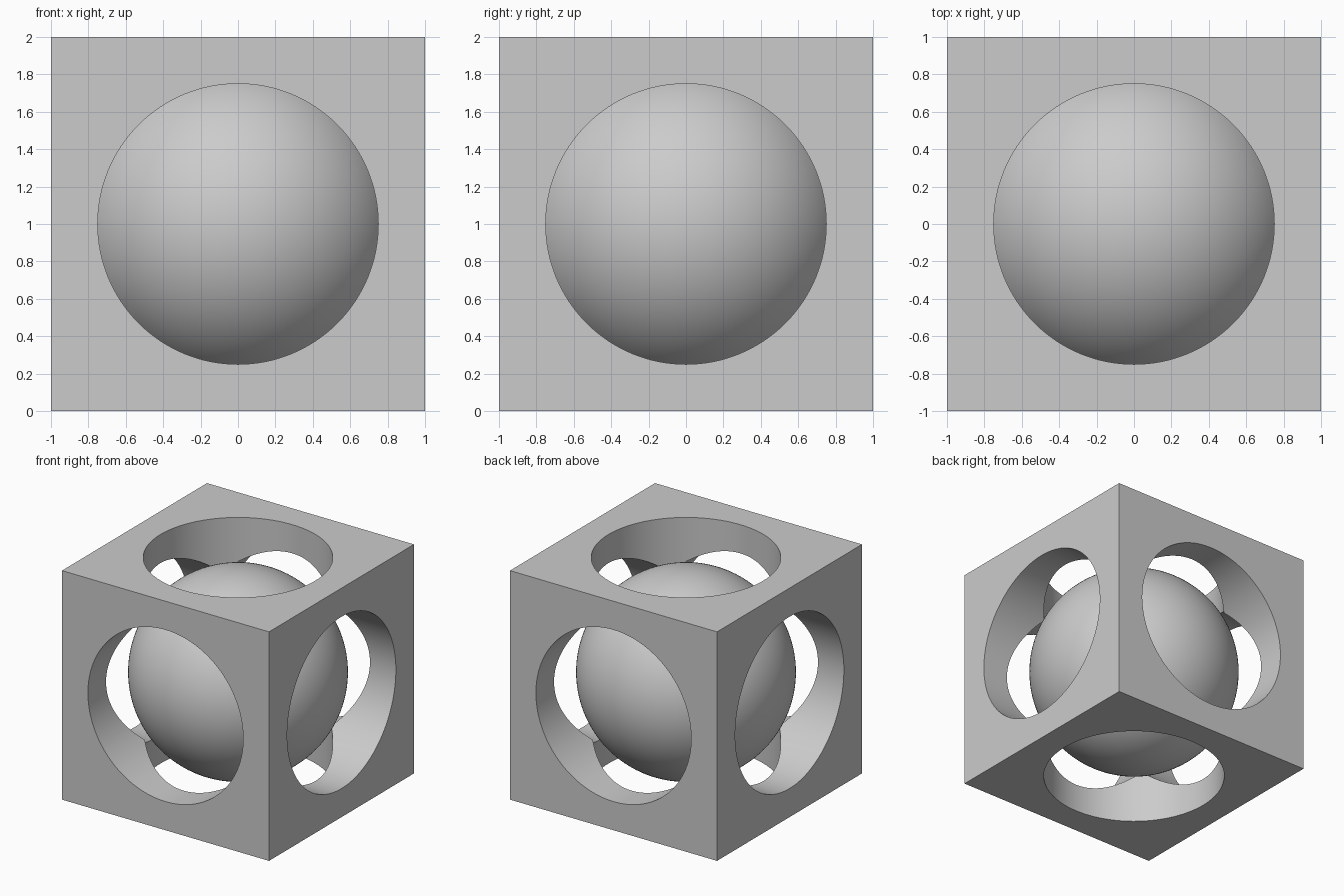
import bpy
from math import pi, radians

CENTRE = (0, 0, 1)
HOLE_RADIUS = 0.75
BALL_RADIUS = 0.87

default = bpy.data.objects.get("Cube")
if default:
    bpy.data.objects.remove(default, do_unlink=True)

# Single grey material
grey = bpy.data.materials.new("plain grey")
grey.use_nodes = True
colour = (0.6, 0.6, 0.6, 1)
grey.diffuse_color = colour
for node in grey.node_tree.nodes:
    if node.type == 'BSDF_PRINCIPLED':
        node.inputs["Base Color"].default_value = colour


def finish(obj, name):
    obj.name = name
    if not obj.data.materials:
        obj.data.materials.append(grey)
    return obj


def activate(obj):
    bpy.ops.object.select_all(action='DESELECT')
    obj.select_set(True)
    bpy.context.view_layer.objects.active = obj


def cut(target, cutter):
    """Subtract the cutter from the target, then discard it."""
    cutter.hide_render = True
    mod = target.modifiers.new("cut", 'BOOLEAN')
    mod.operation = 'DIFFERENCE'
    mod.solver = 'EXACT'
    mod.object = cutter
    activate(target)
    bpy.ops.object.modifier_apply(modifier=mod.name)
    bpy.data.objects.remove(cutter, do_unlink=True)


# Cube frame
bpy.ops.mesh.primitive_cube_add(size=2, location=CENTRE)
frame = finish(bpy.context.object, "cube_frame")

# Hollow the core first so the bores meet cleanly
bpy.ops.mesh.primitive_uv_sphere_add(segments=32, ring_count=16,
                                     radius=0.85, location=CENTRE)
cut(frame, finish(bpy.context.object, "core_cutter"))

# Round bores through all three axes
for rotation in ((0, 0, 0), (pi / 2, 0, 0), (0, pi / 2, 0)):
    bpy.ops.mesh.primitive_cylinder_add(vertices=128, radius=HOLE_RADIUS, depth=3,
                                        location=CENTRE, rotation=rotation)
    cut(frame, finish(bpy.context.object, "bore_cutter"))

activate(frame)
bpy.ops.object.shade_smooth_by_angle(angle=radians(30))

# Loose ball held inside the frame
bpy.ops.mesh.primitive_uv_sphere_add(segments=128, ring_count=64,
                                     radius=BALL_RADIUS, location=CENTRE)
ball = finish(bpy.context.object, "inner_ball")
activate(ball)
bpy.ops.object.shade_smooth_by_angle(angle=radians(30))
